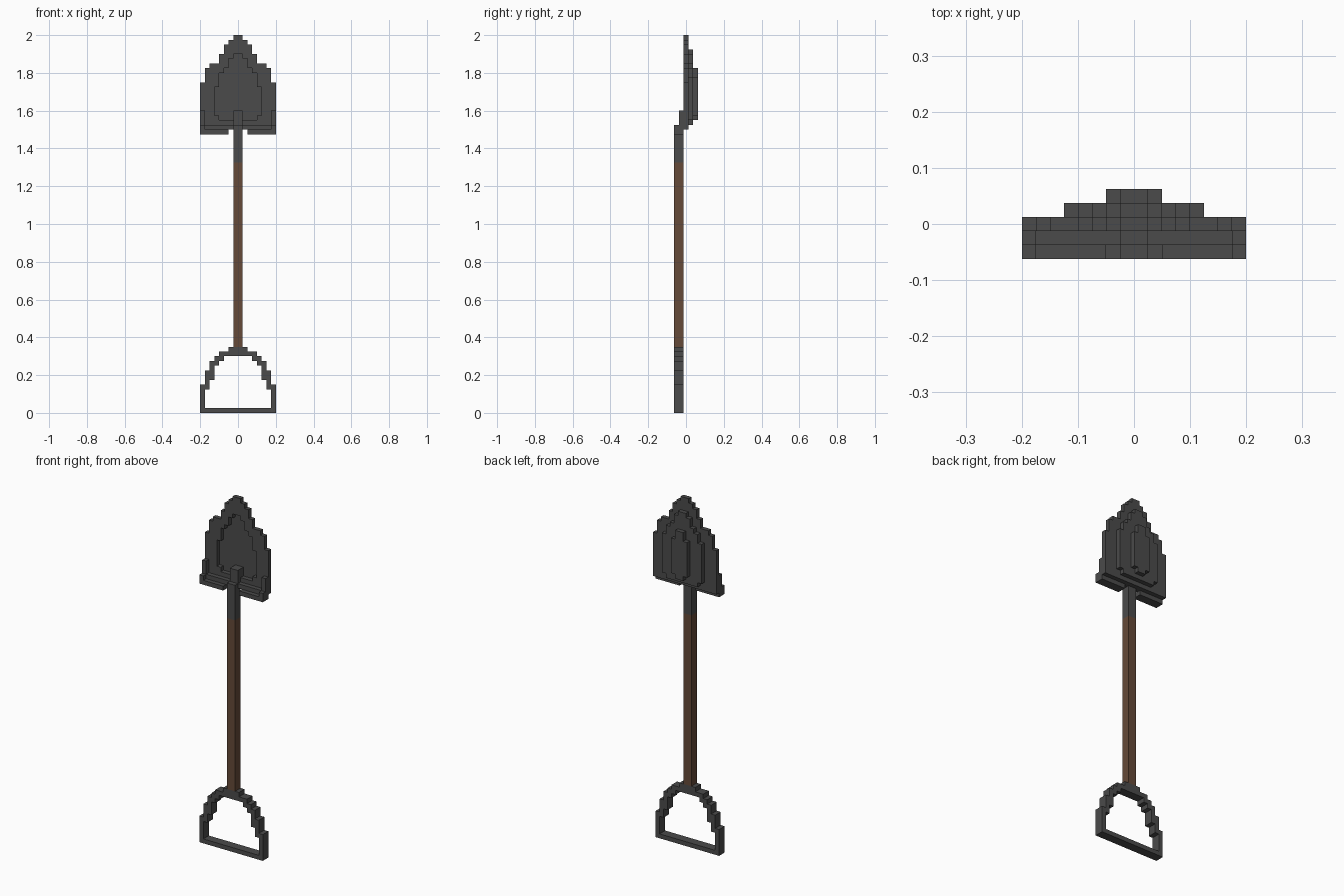
import bpy, bmesh
from mathutils import Vector

if "Cube" in bpy.data.objects:
    bpy.data.objects.remove(bpy.data.objects["Cube"])

U = 0.025  # grid step; x cells are mirrored, z cells count up from the floor


def material(name, rgb):
    m = bpy.data.materials.new(name)
    m.diffuse_color = (*rgb, 1)
    m.use_nodes = True
    m.node_tree.nodes["Principled BSDF"].inputs["Base Color"].default_value = m.diffuse_color
    return m


STEEL = material("dark steel", (0.07, 0.07, 0.07))
WOOD = material("brown wood", (0.13, 0.068, 0.04))


def rows(bottom, steps, layers):
    """Stepped mirrored outline: steps are (top z, half width) in cells."""
    out, z = set(), bottom
    for top, half in steps:
        out |= box(0, half, layers, z, top)
        z = top
    return out


def box(x0, x1, layers, z0, z1):
    """Mirrored pair of boxes from x0 to x1 cells off the centre line."""
    return {(s, y, z) for x in range(x0, x1) for s in (x, -x - 1)
            for y in layers for z in range(z0, z1)}


def build(name, cells, mat):
    """Turn a set of grid cells into a mesh with only its outside faces."""
    bm, verts = bmesh.new(), {}

    def vert(p):
        if p not in verts:
            verts[p] = bm.verts.new((p[0] * U, (p[1] - 2.5) * U, p[2] * U))
        return verts[p]

    for c in cells:
        for axis in range(3):
            a, b = (axis + 1) % 3, (axis + 2) % 3
            for side in (0, 1):
                n = list(c)
                n[axis] += 1 if side else -1
                if tuple(n) in cells:
                    continue
                quad = []
                for da, db in ((0, 0), (1, 0), (1, 1), (0, 1)):
                    p = list(c)
                    p[axis] += side
                    p[a] += da
                    p[b] += db
                    quad.append(vert(tuple(p)))
                bm.faces.new(quad if side else quad[::-1])
    me = bpy.data.meshes.new(name)
    bm.to_mesh(me)
    bm.free()
    me.materials.append(mat)
    ob = bpy.data.objects.new(name, me)
    bpy.context.collection.objects.link(ob)
    return ob


FRONT = (0, 1)  # depth layers used by shaft and handle

# D-shaped grip: stepped arch minus its opening
grip = rows(0, [(6, 8), (9, 7), (11, 6), (12, 5), (13, 4), (14, 2)], FRONT)
grip -= rows(1, [(5, 7), (7, 6), (10, 5), (11, 4), (12, 3)], FRONT)
build("grip", grip, STEEL)

# Wooden shaft and steel socket
build("shaft", box(0, 1, FRONT, 14, 53), WOOD)

# Blade: rim layer with a recess, then two smaller bulges on the back
blade = rows(60, [(70, 8), (73, 7), (74, 6), (76, 4), (78, 3), (79, 2), (80, 1)], (2,))
blade -= rows(62, [(63, 4), (69, 5), (72, 4), (73, 3), (75, 2), (76, 1)], (2,))
blade |= rows(61, [(62, 4), (71, 5), (73, 4), (74, 3), (76, 2), (77, 1)], (3,))
blade |= rows(62, [(63, 1), (71, 2), (73, 1)], (4,))

# Socket running up into the blade
blade |= box(0, 1, FRONT, 53, 61) | box(0, 1, (1, 2), 60, 64)

# Foot rests with raised outer corners
blade |= box(2, 8, (0, 1), 59, 60) | box(0, 8, (1,), 60, 61)
blade |= box(7, 8, (0,), 60, 61) | box(7, 8, (1,), 61, 64)
build("blade_and_socket", blade, STEEL)
